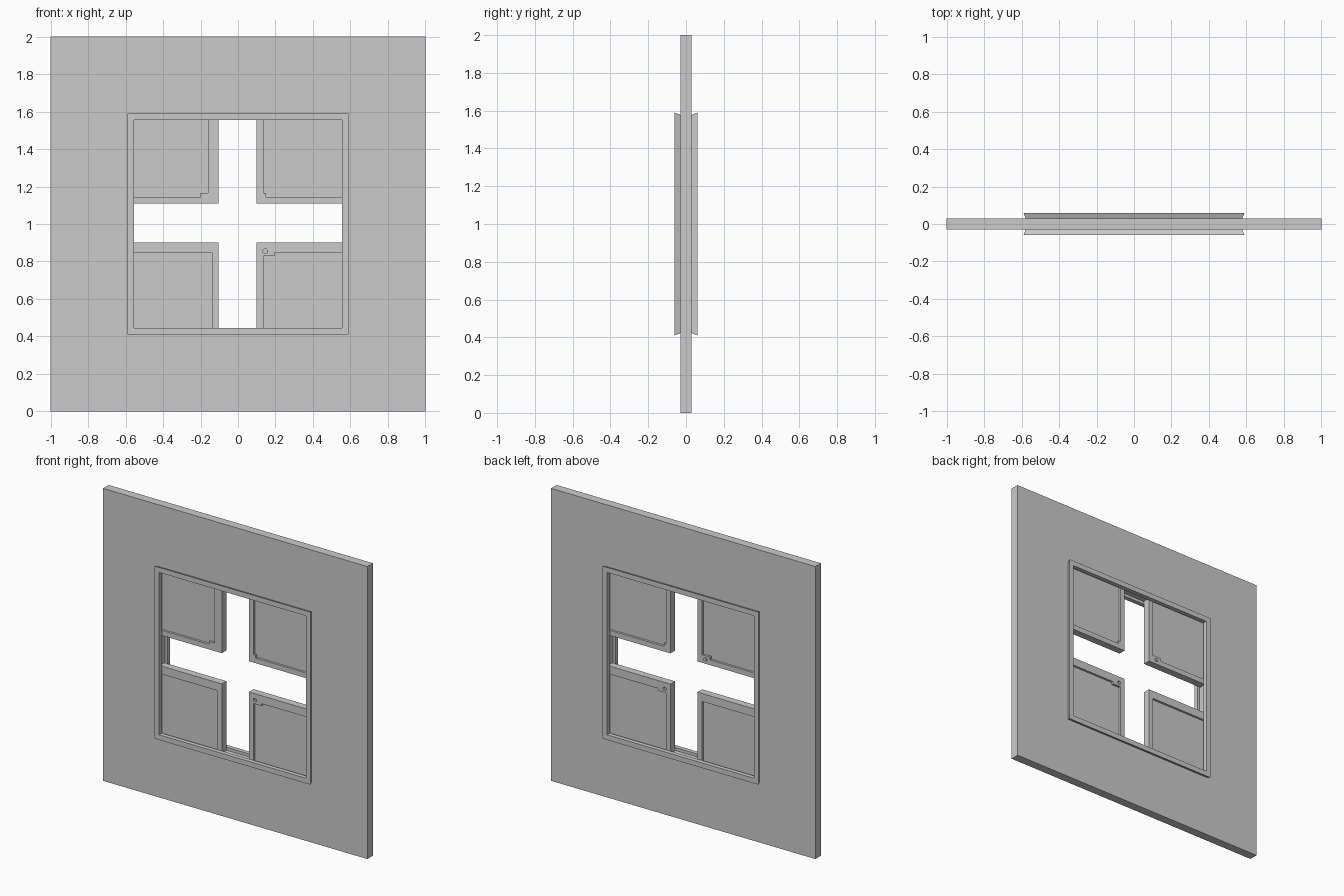
import bpy
import bmesh
import math
from mathutils import Vector

default = bpy.data.objects.get("Cube")
if default:
    bpy.data.objects.remove(default)

MID = 1.0       # height of the window centre
POCKET = 0.575  # half size of the opening behind the trim
RIM = 0.025     # half thickness of a shutter
PANEL = 0.01    # half thickness of its recessed panel


def finish(name, bm):
    bmesh.ops.recalc_face_normals(bm, faces=bm.faces[:])
    mesh = bpy.data.meshes.new(name)
    bm.to_mesh(mesh)
    bm.free()
    obj = bpy.data.objects.new(name, mesh)
    bpy.context.collection.objects.link(obj)
    return obj


def square_ring(name, profile):
    """Sweep a closed (radius, y) profile around a square."""
    bm = bmesh.new()
    corners = [(-1, -1), (1, -1), (1, 1), (-1, 1)]
    loops = [[bm.verts.new((sx * r, y, MID + sz * r)) for r, y in profile]
             for sx, sz in corners]
    n = len(profile)
    for i in range(4):
        a, b = loops[i], loops[(i + 1) % 4]
        for j in range(n):
            k = (j + 1) % n
            bm.faces.new((a[j], a[k], b[k], b[j]))
    return finish(name, bm)


def prism(name, outline, y0, y1):
    """Extrude an (x, z) outline from y0 to y1."""
    bm = bmesh.new()
    face = bm.faces.new([bm.verts.new((x, y0, z)) for x, z in outline])
    out = bmesh.ops.extrude_face_region(bm, geom=[face])
    moved = [v for v in out["geom"] if isinstance(v, bmesh.types.BMVert)]
    bmesh.ops.translate(bm, verts=moved, vec=Vector((0, y1 - y0, 0)))
    return finish(name, bm)


def cylinder(name, x, z, radius, y0, y1):
    pts = [(x + radius * math.cos(i * math.tau / 16),
            z + radius * math.sin(i * math.tau / 16)) for i in range(16)]
    return prism(name, pts, y0, y1)


def shutter(name, corner, sx, sz, side, edge, notch=None, back_side=None):
    """L-shaped rim around the free corner, with a thinner panel inside it."""
    cx, cz = corner
    width = POCKET - abs(cx)
    height = POCKET - abs(cz - MID)

    def place(points):
        return [(cx + sx * u, cz + sz * v) for u, v in points]

    def rim_outline(a):
        pts = [(0, 0), (width, 0), (width, edge)]
        if notch:
            p, q = notch
            pts += [(p, edge), (p, q), (a, q)]
        else:
            pts.append((a, edge))
        return place(pts + [(a, height), (0, height)])

    if back_side:
        prism(name + "_back_rim", rim_outline(back_side), 0, RIM)
        rim = prism(name + "_front_rim", rim_outline(side), -RIM, 0)
    else:
        rim = prism(name + "_rim", rim_outline(side), -RIM, RIM)
    u, v = 0.02, 0.02
    prism(name + "_panel",
          place([(u, v), (width, v), (width, height), (u, height)]),
          -PANEL, PANEL)
    return rim


# Wall with a square opening
square_ring("wall", [(1, -0.03), (1, 0.03), (POCKET, 0.03), (POCKET, -0.03)])

# Flared trim on both faces, leaving a groove for the shutters
for label, s in (("front", -1), ("back", 1)):
    square_ring(label + "_trim", [(0.555, s * 0.03), (0.555, s * 0.06),
                                  (0.59, s * 0.06), (0.578, s * 0.03)])

# Four shutters, slid open into the corners
shutter("upper_right_shutter", (-0.105, 1.11), -1, 1, 0.055, 0.035,
        (0.095, 0.055), back_side=0.035)
shutter("upper_left_shutter", (0.1, 1.11), 1, 1, 0.035, 0.035, (0.05, 0.055))
shutter("lower_right_shutter", (-0.105, 0.9), -1, -1, 0.035, 0.055)
latch_rim = shutter("lower_left_shutter", (0.1, 0.9), 1, -1, 0.035, 0.055,
                    (0.095, 0.07))

# Latch hole, and the peg on the opposite shutter
hole = cylinder("latch_hole_cutter", 0.145, 0.855, 0.012, -0.1, 0.1)
hole.hide_render = True
hole.hide_set(True)
cut = latch_rim.modifiers.new("latch_hole", "BOOLEAN")
cut.object = hole
cut.solver = "EXACT"
cylinder("latch_peg", -0.165, 1.14, 0.012, 0.02, 0.032)
